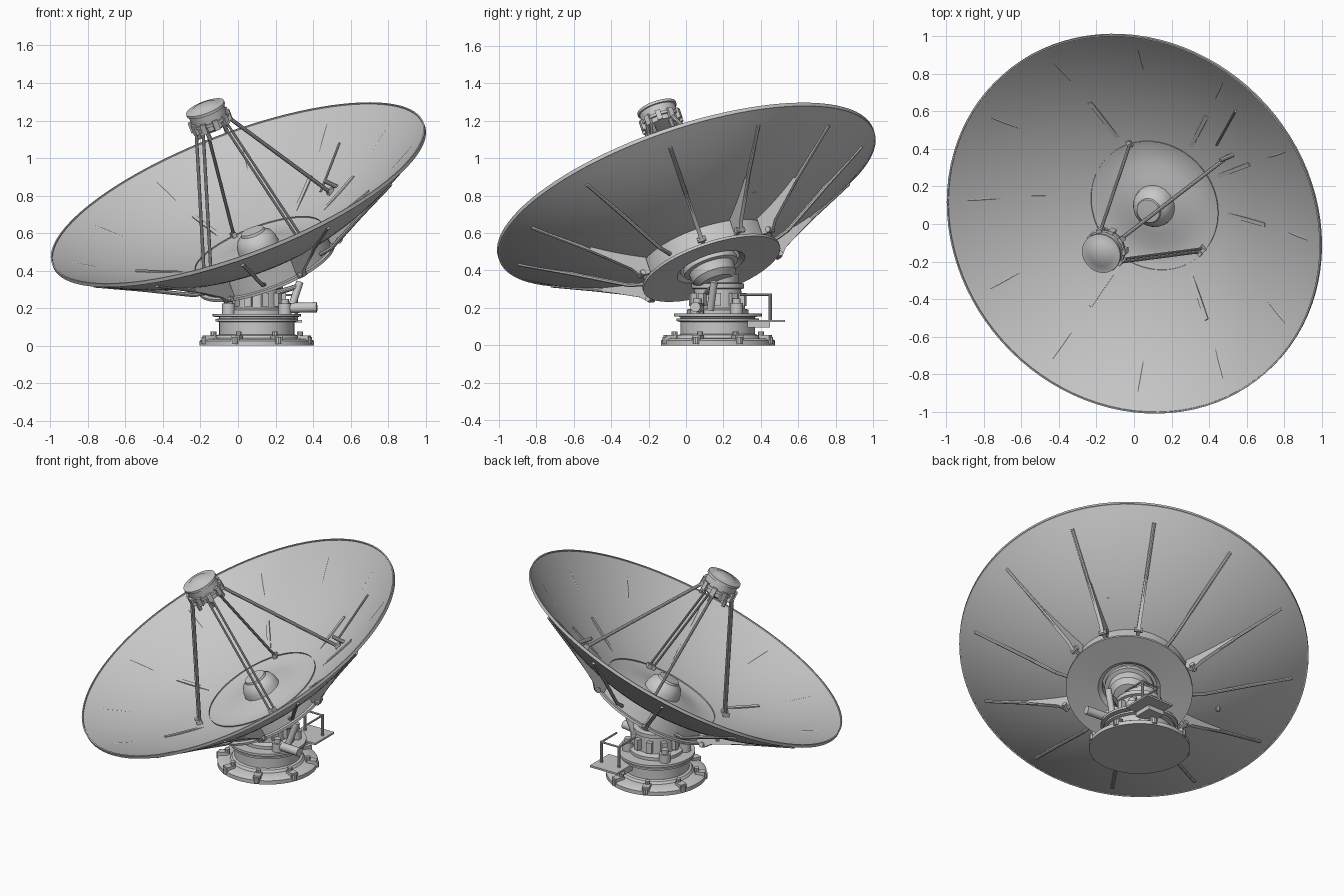
import bpy, bmesh, math
from mathutils import Matrix, Vector

if "Cube" in bpy.data.objects:
    bpy.data.objects.remove(bpy.data.objects["Cube"])

grey = bpy.data.materials.new("light_grey_paint")
grey.use_nodes = True
grey.diffuse_color = (0.58, 0.58, 0.58, 1)
grey.node_tree.nodes["Principled BSDF"].inputs["Base Color"].default_value = grey.diffuse_color
parts = []

# Frames: tilted dish with its axis as local z, and upright base
axis = Vector((-0.34, -0.305, 0.89)).normalized()
side = (Vector((1, 0, 0)) - axis.x * axis).normalized()
tilt = Matrix((side, axis.cross(side), axis)).transposed().to_4x4()
DISH = Matrix.Translation((0, 0, 0.81)) @ tilt
BASE = Matrix.Translation((0.1, 0.17, 0))
RIM, DEPTH = 1.056, 0.37


def surface(r):
    return -DEPTH + DEPTH * (r / RIM) ** 2


def polar(r, angle, t):
    return Vector((r * math.cos(angle), r * math.sin(angle), t))


def finish(name, bm, frame):
    bmesh.ops.recalc_face_normals(bm, faces=bm.faces)
    mesh = bpy.data.meshes.new(name)
    bm.to_mesh(mesh)
    bm.free()
    mesh.materials.append(grey)
    obj = bpy.data.objects.new(name, mesh)
    obj.matrix_world = frame
    bpy.context.collection.objects.link(obj)
    parts.append(obj)
    return obj


def lathe(name, profile, frame, steps=48, closed=False):
    bm = bmesh.new()
    verts = [bm.verts.new((r, 0, z)) for r, z in profile]
    edges = [bm.edges.new(pair) for pair in zip(verts, verts[1:])]
    if closed:
        edges.append(bm.edges.new((verts[-1], verts[0])))
    bmesh.ops.spin(bm, geom=verts + edges, angle=math.tau, steps=steps,
                   axis=(0, 0, 1), cent=(0, 0, 0))
    bmesh.ops.remove_doubles(bm, verts=bm.verts, dist=0.0002)
    return finish(name, bm, frame)


def rod(name, points, radius, frame, sides=10):
    bm = bmesh.new()
    points = [Vector(p) for p in points]
    for a, b in zip(points, points[1:]):
        turn = (b - a).to_track_quat("Z", "Y").to_matrix().to_4x4()
        bmesh.ops.create_cone(bm, cap_ends=True, segments=sides, radius1=radius, radius2=radius,
                              depth=(b - a).length, matrix=Matrix.Translation((a + b) / 2) @ turn)
    return finish(name, bm, frame)


def box(name, center, size, frame, angle=0):
    bm = bmesh.new()
    bmesh.ops.create_cube(bm, size=1, matrix=Matrix.Translation(center)
                          @ Matrix.Rotation(angle, 4, "Z") @ Matrix.Diagonal((*size, 1)))
    return finish(name, bm, frame)


def radial_plate(name, outline, thick, angle, frame):
    bm = bmesh.new()
    face = bm.faces.new([bm.verts.new((r, -thick / 2, z)) for r, z in outline])
    new = bmesh.ops.extrude_face_region(bm, geom=[face])["geom"]
    bmesh.ops.translate(bm, vec=(0, thick, 0),
                        verts=[g for g in new if isinstance(g, bmesh.types.BMVert)])
    return finish(name, bm, frame @ Matrix.Rotation(angle, 4, "Z"))


# Reflector shell with a low swelling around the centre
radii = [0.3 + (RIM - 0.3) * i / 16 for i in range(17)]
inner = [(0, -0.315), (0.1, -0.317), (0.16, -0.326), (0.23, -0.338)]
inner += [(r, surface(r)) for r in radii]
outer = [(r, surface(r) - 0.012) for r in reversed(radii)] + [(0, -0.38)]
lathe("reflector", inner + outer, DISH, 96)
lathe("reflector_rim", [(RIM - 0.004, 0.004), (RIM + 0.004, 0.004),
                        (RIM + 0.004, -0.016), (RIM - 0.004, -0.016)], DISH, 96, True)
lathe("centre_dome", [(0.115, -0.325), (0.11, -0.29), (0.095, -0.255), (0.068, -0.235),
                      (0.064, -0.222), (0, -0.218)], DISH)

# Ring drum behind the reflector
lathe("back_drum", [(0.36, -0.32), (0.365, -0.435), (0.385, -0.437), (0.385, -0.452),
                    (0.19, -0.44), (0.165, -0.42), (0.165, -0.36), (0, -0.36)], DISH, 64)

# Back ribs and gussets around the drum
for i in range(12):
    a = i * math.tau / 12
    path = [polar(0.37, a, -0.41), polar(0.45, a, -0.385), polar(0.72, a, surface(0.72) - 0.02),
            polar(0.97, a, surface(0.97) - 0.012)]
    rod("back_rib", path, 0.011, DISH, 8)
    if i % 2 == 0 or i == 1:
        radial_plate("rib_gusset", [(0.37, -0.33), (0.37, -0.43), (0.43, -0.44), (0.47, -0.39),
                                    (0.68, -0.25), (0.66, -0.22)], 0.022, a, DISH)
        rod("gusset_pin", [polar(0.42, a - 0.06, -0.425), polar(0.42, a + 0.06, -0.425)],
            0.016, DISH)

# Feed housing held above the reflector
lathe("feed_housing", [(0, 0.385), (0.06, 0.39), (0.085, 0.405), (0.098, 0.41), (0.098, 0.435),
                       (0.108, 0.437), (0.108, 0.452), (0.1, 0.454), (0.1, 0.5),
                       (0.108, 0.502), (0.108, 0.517), (0.07, 0.523), (0.06, 0.53),
                       (0, 0.535)], DISH)
for i in range(10):
    a = i * math.tau / 10
    box("feed_clamp", polar(0.104, a, 0.435), (0.024, 0.03, 0.055), DISH, a)
    if i % 2:
        rod("feed_bolt", [polar(0.085, a, 0.36), polar(0.085, a, 0.42)], 0.012, DISH)

# Feed struts: foot position, spacing of the twin rods, radius
to_dish = DISH.inverted()
for foot, gap, radius in [((0.5, 0.36, 0.8), 0, 0.011), ((-0.02, 0.43, 0.58), 0, 0.009),
                          ((0.36, -0.14, 0.53), 0.014, 0.007),
                          ((-0.16, -0.18, 0.34), 0.026, 0.009)]:
    p = to_dish @ Vector(foot)
    r, a = math.hypot(p.x, p.y), math.atan2(p.y, p.x)
    across = Vector((-math.sin(a), math.cos(a), 0)) * gap
    for sign in ((-1, 1) if gap else (0,)):
        rod("feed_strut", [polar(0.095, a, 0.43) + across * sign,
                           polar(r, a, surface(r)) + across * sign], radius, DISH)
        box("strut_foot", polar(r, a, surface(r) + 0.008) + across * sign,
            (0.035, 0.025, 0.03), DISH, a)

# Small fittings on the reflector face
world = Matrix.Identity(4)
rod("face_rod", [(0.44, 0.42, 0.82), (0.54, 0.6, 1.08)], 0.006, world)
rod("face_bracket", [(0.46, 0.34, 0.88), (0.53, 0.37, 0.845)], 0.012, world)
rod("face_knob", [(-0.43, 0.28, 0.41), (-0.43, 0.28, 0.44)], 0.012, world)

# Foot flange, drum and turntable
lathe("base_drum", [(0, 0), (0.305, 0), (0.305, 0.025), (0.29, 0.035), (0.225, 0.04),
                    (0.215, 0.055), (0.2, 0.06), (0.2, 0.125), (0.22, 0.13), (0.22, 0.142),
                    (0.2, 0.145), (0.2, 0.152), (0.235, 0.155), (0.235, 0.17),
                    (0, 0.17)], BASE, 64)
for i in range(8):
    a = (i + 0.5) * math.tau / 8
    box("flange_clamp", polar(0.275, a, 0.04), (0.06, 0.045, 0.03), BASE, a)
    rod("flange_bolt", [polar(0.25, a, 0.03), polar(0.25, a, 0.075)], 0.016, BASE)
    rod("flange_lug", [polar(0.3, a, 0.008), polar(0.3, a, 0.045)], 0.018, BASE)

# Pedestal neck and the swivel head inside the drum
lathe("pedestal_neck", [(0.165, 0.165), (0.165, 0.19), (0.13, 0.2), (0.125, 0.3), (0.14, 0.305),
                        (0.14, 0.33), (0.11, 0.335), (0.11, 0.38), (0, 0.39)], BASE)
lathe("swivel_head", [(0, -0.54), (0.09, -0.53), (0.12, -0.5), (0.125, -0.45), (0.15, -0.445),
                      (0.15, -0.42), (0.12, -0.36)], DISH)
for i in range(10):
    a = i * math.tau / 10
    box("neck_block", polar(0.135, a, 0.245), (0.04, 0.035, 0.07), BASE, a)

# Drive motors on the turntable
for x, y in [(0.15, -0.11), (-0.15, -0.09), (-0.14, 0.11), (0.14, 0.1)]:
    rod("drive_motor", [(x, y, 0.165), (x, y, 0.225)], 0.035, BASE, 16)
    rod("motor_cap", [(x, y, 0.22), (x, y, 0.25)], 0.022, BASE, 16)
rod("side_motor", [(0.14, -0.1, 0.2), (0.32, -0.12, 0.205)], 0.027, BASE, 16)
rod("tilt_actuator", [(0.18, -0.04, 0.19), (0.23, -0.02, 0.34)], 0.02, BASE, 12)
rod("actuator_arm", [(0.1, -0.06, 0.28), (0.23, -0.02, 0.32)], 0.014, BASE)

# Service step with its rail
box("service_step", (0.14, 0.26, 0.13), (0.2, 0.2, 0.012), BASE)
box("step_bracket", (0.1, 0.22, 0.11), (0.12, 0.12, 0.03), BASE)
for x in (0.08, 0.21):
    rod("rail_post", [(x, 0.28, 0.13), (x, 0.28, 0.275)], 0.009, BASE)
    rod("rail_bar", [(x, 0.12, 0.27), (x, 0.29, 0.27)], 0.006, BASE)
rod("rail_cross", [(0.08, 0.28, 0.27), (0.21, 0.28, 0.27)], 0.006, BASE)

# Smooth shading with crisp edges
bpy.ops.object.select_all(action="DESELECT")
for obj in parts:
    obj.select_set(True)
bpy.context.view_layer.objects.active = parts[0]
bpy.ops.object.shade_smooth_by_angle(angle=math.radians(32))
